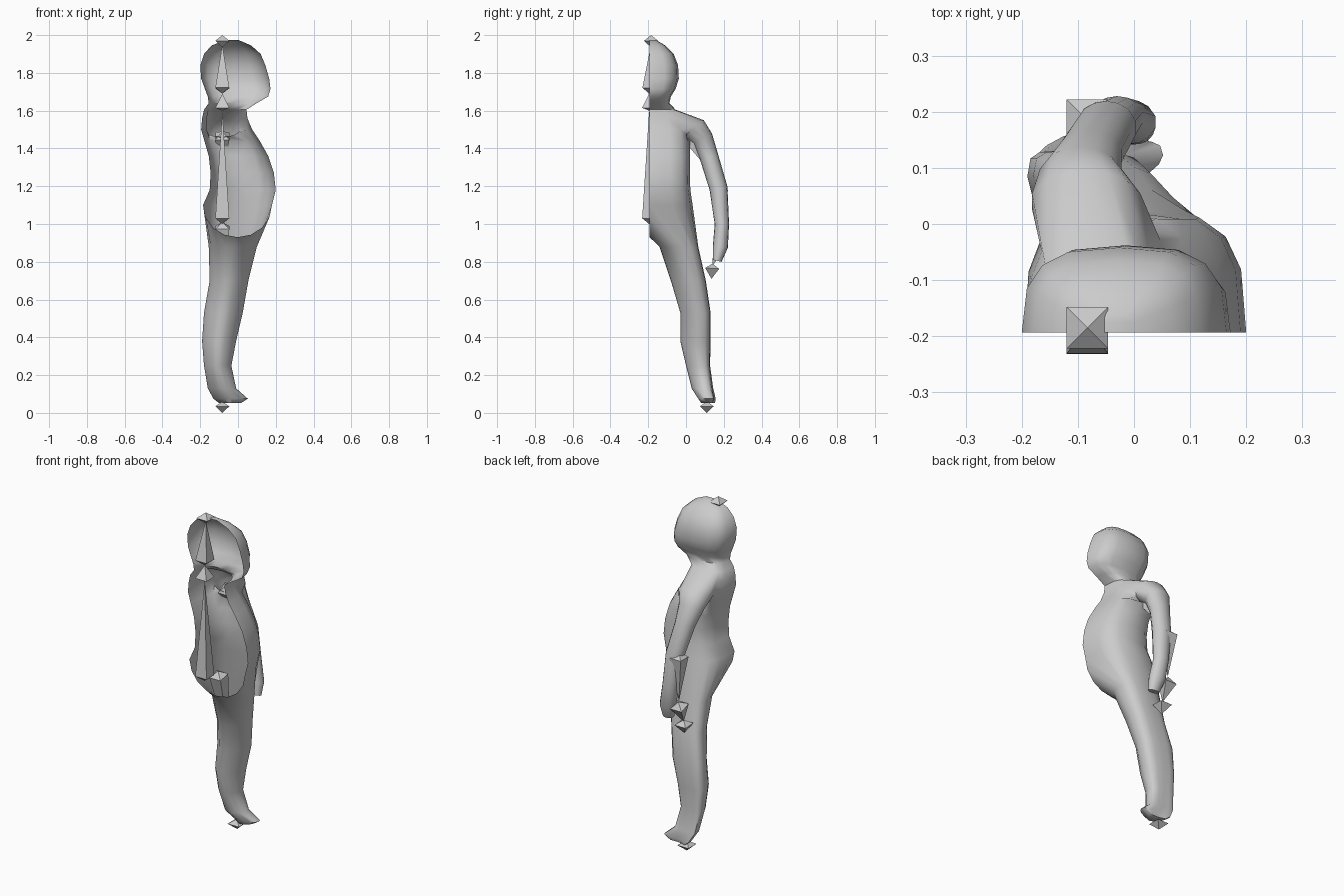
import bpy, bmesh
from math import sin, cos, pi, radians, copysign
from mathutils import Vector

cube = bpy.data.objects.get("Cube")
if cube:
    bpy.data.objects.remove(cube)

grey = bpy.data.materials.new("plain_grey")
grey.use_nodes = True
GREY = (0.6, 0.6, 0.6, 1)
grey.diffuse_color = GREY
grey.node_tree.nodes["Principled BSDF"].inputs["Base Color"].default_value = GREY

CUT = -0.193     # open side of the half body
HALF = 8         # segments around a half ring


def soft(v, power):
    """Boxy rounding for cross-sections."""
    return copysign(abs(v) ** power, v)


def finish(bm, name, angle):
    mesh = bpy.data.meshes.new(name)
    bm.to_mesh(mesh)
    bm.free()
    mesh.materials.append(grey)
    obj = bpy.data.objects.new(name, mesh)
    bpy.context.collection.objects.link(obj)
    if angle:
        bpy.ops.object.select_all(action='DESELECT')
        obj.select_set(True)
        bpy.context.view_layer.objects.active = obj
        bpy.ops.object.shade_smooth_by_angle(angle=radians(angle))
    return obj


def bridge(bm, a, b, closed, skip=()):
    n = len(a)
    for i in range(n if closed else n - 1):
        if i not in skip:
            j = (i + 1) % n
            bm.faces.new((a[i], a[j], b[j], b[i]))


bm = bmesh.new()

# Head and torso: half rings of z, back x, front x, outer y
torso = [
    (1.975, -.06, .00, -.16), (1.945, -.14, .07, -.11),
    (1.90, -.18, .12, -.065), (1.84, -.20, .145, -.042),
    (1.77, -.195, .165, -.038), (1.715, -.175, .172, -.055),
    (1.675, -.16, .16, -.08), (1.64, -.155, .10, -.088),
    (1.605, -.18, .045, -.055), (1.56, -.19, .05, -.01),
    (1.50, -.195, .075, .015), (1.44, -.178, .115, .02),
    (1.36, -.155, .16, .02), (1.27, -.145, .19, .02),
    (1.18, -.15, .20, .023), (1.10, -.185, .18, .035),
]
SHOULDER = range(8, 11)    # ring gaps left open for the arm
rings = []
for z, x0, x1, y1 in torso:
    ring = []
    for k in range(HALF + 1):
        t = pi * k / HALF
        ring.append(bm.verts.new(((x0 + x1) / 2 + (x1 - x0) / 2 * soft(cos(t), .68),
                                  CUT + (y1 - CUT) * soft(max(sin(t), 0), .68), z)))
    rings.append(ring)
bm.faces.new(rings[0])
for i in range(len(rings) - 1):
    bridge(bm, rings[i], rings[i + 1], False, range(2, 6) if i in SHOULDER else ())

# Arm: continues from the shoulder opening
top, upper, lower, base = rings[8:12]
loop = top[2:7] + [upper[6], lower[6]] + base[6:1:-1] + [lower[2], upper[2]]
angles = [45, 67, 90, 113, 135, 165, 195, 225, 247, 270, 293, 315, 345, 375]
arm = [  # centre, half width, half thickness
    (-.085, .04, 1.505, .1, .07), (-.095, .085, 1.45, .075, .06),
    (-.08, .122, 1.355, .06, .05), (-.05, .172, 1.19, .055, .048),
    (-.03, .19, 1.0, .047, .038), (-.01, .182, .88, .05, .04),
    (.0, .165, .805, .035, .024),
]
last = loop
for i, (x, y, z, w, d) in enumerate(arm):
    p, q = arm[max(i - 1, 0)], arm[min(i + 1, len(arm) - 1)]
    along = Vector((0, q[1] - p[1], q[2] - p[2])).normalized()
    out = Vector((0, -along.z, along.y))
    ring = [bm.verts.new(Vector((x + w * cos(radians(a)), y, z)) + out * d * sin(radians(a)))
            for a in angles]
    bridge(bm, last, ring, True)
    last = ring
bm.faces.new(last)

# Leg: outer half starts at the hips, inner half at the curved crotch line
z, x0, x1, _ = torso[-1]
crotch = []
for k in range(HALF + 1, 2 * HALF):
    t = pi * k / HALF
    crotch.append(bm.verts.new(((x0 + x1) / 2 + (x1 - x0) / 2 * cos(t), CUT, z + .17 * sin(t))))
last = rings[-1] + crotch
leg = [  # z, back x, front x, inner y, outer y
    (.88, -.155, .10, -.14, .065), (.70, -.15, .055, -.08, .105),
    (.53, -.18, .025, -.03, .13), (.38, -.19, -.01, -.03, .13),
    (.25, -.18, -.035, .0, .125), (.13, -.16, -.01, .03, .14),
    (.075, -.13, .052, .065, .15), (.052, -.10, .015, .08, .14),
]
for z, x0, x1, y0, y1 in leg:
    ring = []
    for k in range(2 * HALF):
        t = pi * k / HALF
        c, s = cos(t), sin(t)
        power = .8 if s > 0 else 1.15              # boxy outside, slanted inside
        lift = (.035 if c < 0 else .015) * c * c
        ring.append(bm.verts.new(((x0 + x1) / 2 + (x1 - x0) / 2 * soft(c, power),
                                  (y0 + y1) / 2 + (y1 - y0) / 2 * soft(s, power) + lift, z)))
    bridge(bm, last, ring, True)
    last = ring
bm.faces.new(last)
bmesh.ops.recalc_face_normals(bm, faces=bm.faces)
finish(bm, "half_body", 55)


# Skeleton: long eight-sided bones, widest near their start
def bone(name, y0, z0, y1, z1, x=-.083, w=.037, waist=.03):
    a, b = Vector((x, y0, z0)), Vector((x, y1, z1))
    d = (b - a).normalized()
    side = Vector((1, 0, 0))
    up = side.cross(d)
    bm = bmesh.new()
    start, end = bm.verts.new(a), bm.verts.new(b)
    mid = [bm.verts.new(a + d * waist + side * w * s + up * w * u)
           for s, u in ((1, 1), (-1, 1), (-1, -1), (1, -1))]
    for i in range(4):
        bm.faces.new((start, mid[i], mid[i - 1]))
        bm.faces.new((end, mid[i - 1], mid[i]))
    bmesh.ops.recalc_face_normals(bm, faces=bm.faces)
    finish(bm, name, 0)


bone("spine_bone", -.195, 1.0, -.195, 1.60)
bone("neck_bone", -.195, 1.60, -.195, 1.69, waist=.015)
bone("head_bone", -.195, 1.69, -.185, 1.95)
bone("head_end_bone", -.185, 1.935, -.185, 2.0, waist=.035)
bone("upper_arm_bone", .0, 1.49, .185, 1.21)
bone("forearm_bone", .185, 1.21, .185, .92)
bone("hand_bone", .19, .915, .14, .78)
bone("hand_end_bone", .14, .79, .135, .71, waist=.025)
bone("thigh_bone", -.07, 1.01, .05, .5)
bone("shin_bone", .05, .5, .11, .06)
bone("foot_end_bone", .11, .06, .11, .0, waist=.025)
